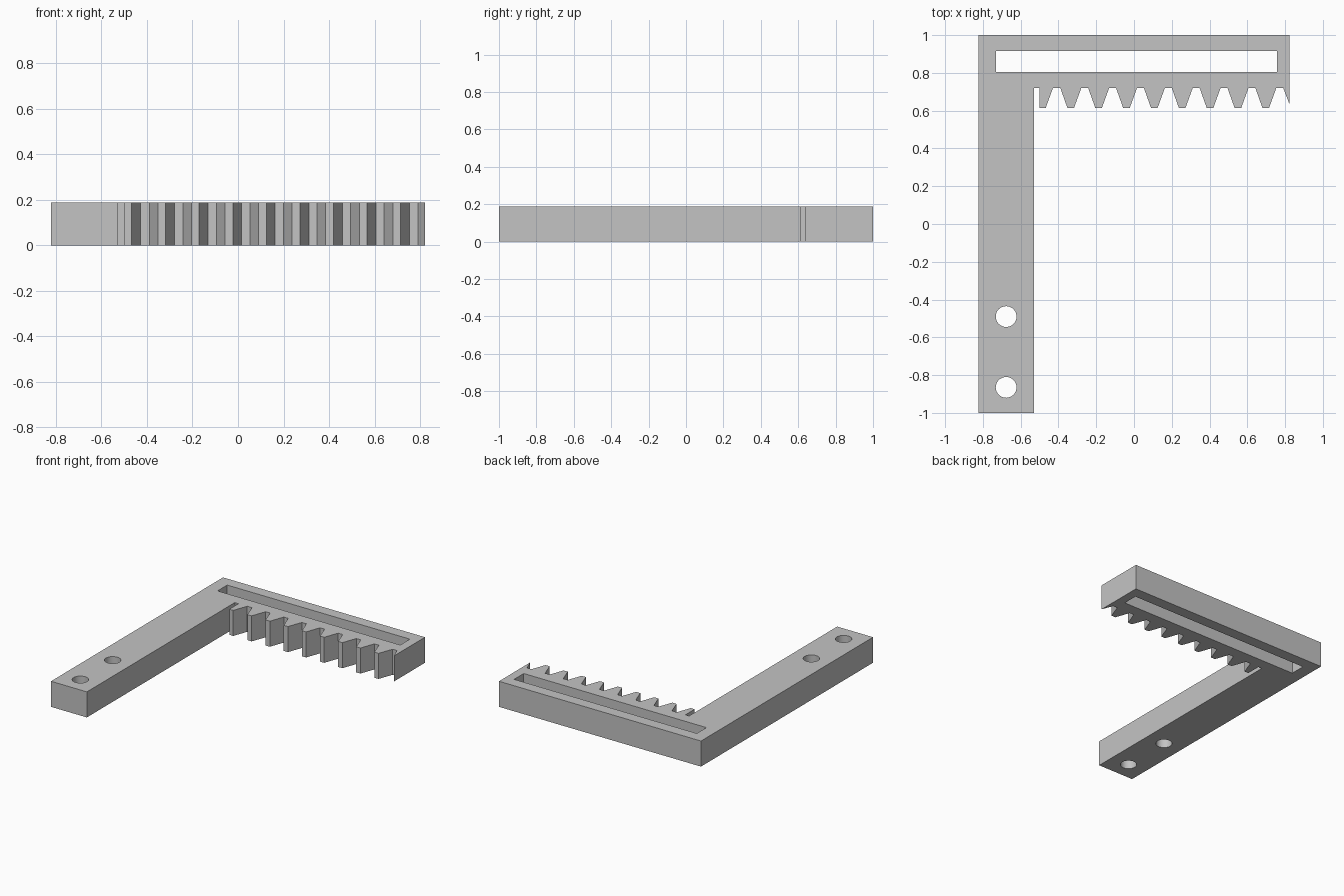
import bpy
import bmesh
from math import cos, sin, tau

cube = bpy.data.objects.get("Cube")
if cube:
    bpy.data.objects.remove(cube, do_unlink=True)

# Main dimensions
HEIGHT = 0.188
SIDE = 0.822            # half width of the bracket
ARM_EDGE = -0.53        # inner edge of the long arm
ROOT, TIP = 0.72, 0.613  # tooth root and tooth tip
PITCH = 0.1475

grey = bpy.data.materials.new("grey")
grey.use_nodes = True
colour = (0.55, 0.55, 0.55, 1)
grey.diffuse_color = colour
grey.node_tree.nodes["Principled BSDF"].inputs["Base Color"].default_value = colour


def rectangle(x0, x1, y0, y1):
    return [(x0, y0), (x1, y0), (x1, y1), (x0, y1)]


def circle(cx, cy, r, sides=32):
    return [(cx + r * cos(tau * i / sides), cy + r * sin(tau * i / sides))
            for i in range(sides)]


def bracket_outline():
    # Long arm, then the half tooth beside it
    pts = [(-SIDE, 1), (-SIDE, -1), (ARM_EDGE, -1), (ARM_EDGE, ROOT),
           (-0.5, ROOT), (-0.5, TIP), (-0.468, TIP), (-0.429, ROOT)]
    # Eight full teeth
    for i in range(8):
        x = -0.39 + i * PITCH
        pts += [(x, ROOT), (x + 0.038, TIP), (x + 0.072, TIP), (x + 0.111, ROOT)]
    # Last tooth, cut off by the end of the bar
    pts += [(-0.39 + 8 * PITCH, ROOT), (SIDE, 0.637), (SIDE, 1)]
    return pts


def extruded_plate(name, loops, height):
    """Fill an outline with its holes and raise it to the given height."""
    bm = bmesh.new()
    edges = []
    for loop in loops:
        verts = [bm.verts.new((x, y, 0)) for x, y in loop]
        edges += [bm.edges.new((a, b)) for a, b in zip(verts, verts[1:] + verts[:1])]
    bmesh.ops.triangle_fill(bm, edges=edges, use_beauty=True, normal=(0, 0, 1))
    top = bmesh.ops.extrude_face_region(bm, geom=bm.faces[:])["geom"]
    bmesh.ops.translate(bm, vec=(0, 0, height),
                        verts=[g for g in top if isinstance(g, bmesh.types.BMVert)])
    bmesh.ops.recalc_face_normals(bm, faces=bm.faces[:])
    mesh = bpy.data.meshes.new(name)
    bm.to_mesh(mesh)
    bm.free()
    mesh.materials.append(grey)
    obj = bpy.data.objects.new(name, mesh)
    bpy.context.collection.objects.link(obj)
    return obj


# Toothed bracket with its long slot and two mounting holes
slot = rectangle(-0.73, 0.757, 0.805, 0.917)
holes = [circle(-0.677, y, 0.055) for y in (-0.49, -0.865)]
bracket = extruded_plate("toothed_bracket", [bracket_outline(), slot] + holes, HEIGHT)

# Smooth hole walls, sharp edges elsewhere
bpy.ops.object.select_all(action="DESELECT")
bracket.select_set(True)
bpy.context.view_layer.objects.active = bracket
bpy.ops.object.shade_smooth_by_angle()
